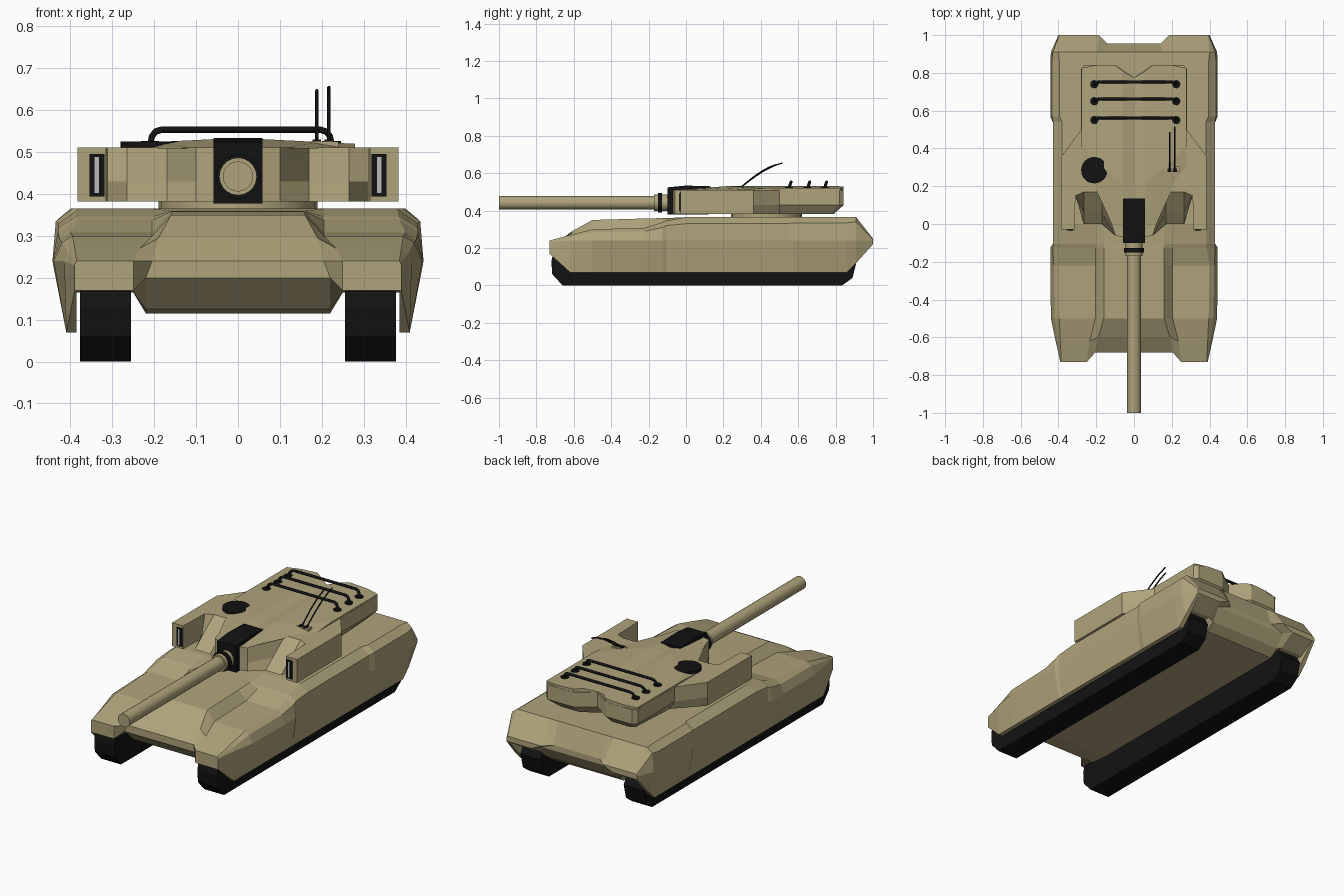
import bpy, bmesh, math
from mathutils import Vector

if "Cube" in bpy.data.objects:
    bpy.data.objects.remove(bpy.data.objects["Cube"])


def material(name, rgb):
    m = bpy.data.materials.new(name)
    m.diffuse_color = (*rgb, 1)
    m.use_nodes = True
    m.node_tree.nodes["Principled BSDF"].inputs["Base Color"].default_value = m.diffuse_color
    return m


TAN = material("tan_paint", (0.43, 0.37, 0.2))
BLACK = material("black_rubber", (0.006, 0.006, 0.006))
GREY = material("lens_grey", (0.5, 0.5, 0.5))


def finish(name, bm, mat, mirror=False):
    bmesh.ops.remove_doubles(bm, verts=bm.verts[:], dist=0.0005)
    bmesh.ops.recalc_face_normals(bm, faces=bm.faces[:])
    me = bpy.data.meshes.new(name)
    bm.to_mesh(me)
    bm.free()
    me.materials.append(mat)
    ob = bpy.data.objects.new(name, me)
    bpy.context.collection.objects.link(ob)
    if mirror:
        mod = ob.modifiers.new("mirror", 'MIRROR')
        mod.merge_threshold = 0.0005
    return ob


def loft(name, rings, mat, caps=None, closed=False, mirror=True, cap_ends=(0, -1)):
    """Skin a series of cross-sections; caps lists the index groups for end faces."""
    bm = bmesh.new()
    vs = [[bm.verts.new(p) for p in r] for r in rings]
    n = len(rings[0])
    for a, b in zip(vs, vs[1:]):
        for i in range(n if closed else n - 1):
            j = (i + 1) % n
            bm.faces.new((a[i], a[j], b[j], b[i]))
    for e in cap_ends:
        for c in caps or [range(n)]:
            bm.faces.new([vs[e][i] for i in c])
    return finish(name, bm, mat, mirror)


def box(name, x, y, z, mat, mirror=False):
    rings = [[(x[0], y[0], h), (x[1], y[0], h), (x[1], y[1], h), (x[0], y[1], h)] for h in z]
    return loft(name, rings, mat, closed=True, mirror=mirror)


def cylinder(name, start, end, r, mat, sides=20):
    a, b = Vector(start), Vector(end)
    bm = bmesh.new()
    bmesh.ops.create_cone(bm, cap_ends=True, segments=sides, radius1=r, radius2=r, depth=(b - a).length)
    rot = (b - a).to_track_quat('Z', 'Y')
    for v in bm.verts:
        v.co = rot @ v.co + (a + b) / 2
    ob = finish(name, bm, mat)
    bpy.ops.object.select_all(action='DESELECT')
    bpy.context.view_layer.objects.active = ob
    ob.select_set(True)
    bpy.ops.object.shade_smooth_by_angle(angle=math.radians(35))
    return ob


def tube(name, pts, r, mat):
    cu = bpy.data.curves.new(name, 'CURVE')
    cu.dimensions = '3D'
    cu.bevel_depth, cu.bevel_resolution, cu.use_fill_caps = r, 1, True
    s = cu.splines.new('POLY')
    s.points.add(len(pts) - 1)
    for p, co in zip(s.points, pts):
        p.co = (*co, 1)
    cu.materials.append(mat)
    bpy.context.collection.objects.link(bpy.data.objects.new(name, cu))


# Hull: half cross-sections from nose to tail
# centre y, outer y, deck half width, deck z, fender z, fender x, shoulder x, z, widest x, skirt z, belly z
SECTIONS = [
    (-.68, -.73, .205, .240, .240, .385, .387, .238, .390, .17, .20),
    (-.60, -.62, .190, .295, .270, .390, .405, .255, .415, .07, .125),
    (-.50, -.50, .160, .350, .300, .395, .420, .285, .440, .07, .115),
    (-.22, -.22, .160, .358, .308, .400, .425, .290, .443, .07, .115),
    (-.125, -.125, .16, .360, .338, .385, .430, .310, .443, .07, .115),
    (-.105, -.105, .16, .360, .346, .385, .428, .320, .430, .07, .115),
    (0, 0, .160, .365, .365, .380, .428, .330, .430, .07, .115),
    (.54, .54, .160, .365, .365, .380, .428, .330, .430, .07, .115),
    (.57, .57, .160, .365, .365, .395, .435, .335, .443, .07, .115),
    (.86, .86, .160, .365, .365, .395, .435, .335, .443, .07, .115),
    (.91, .91, .150, .365, .365, .400, .430, .340, .440, .12, .15),
    (.955, 1.0, .140, .250, .250, .390, .395, .245, .400, .22, .22),
]


def hull_ring(yc, yo, x1, zt, zf, x3, xs, zs, xo, zb, zc):
    xb, zw = min(xo, .41), max(zb, .165)
    return [(0, yc, zt), (x1, yc, zt), (x1 + .045, yo, zf), (x3, yo, zf), (xs, yo, zs),
            (xo, yo, min(.24, zs - .008)), (xb, yo, zb), (.385, yo, zb), (.385, yo, zw),
            (.25, yo, zw), (.22, yc, zc), (0, yc, zc)]


loft("hull", [hull_ring(*s) for s in SECTIONS], TAN,
     caps=[(0, 1, 10, 11), (1, 2, 9, 10), (2, 3, 8, 9), (3, 4, 5, 8), (5, 6, 7, 8)])

# Tracks: side profile extruded across x
TRACK = [(-.71, .17), (-.72, .13), (-.715, .06), (-.66, 0), (.835, 0), (.89, .04), (.91, .12), (.88, .17)]
loft("tracks", [[(x, y, z) for y, z in TRACK] for x in (.255, .377)], BLACK, closed=True)

# Turret ring and turret body with side pods, sloped recesses and an undercut bustle
cylinder("turret_ring", (0, .43, .35), (0, .43, .39), .19, TAN, 24)
FRONT = [(0, -.07), (.06, -.07), (.1, -.06)]
POD = [(.31, .15), (.315, -.03), (.383, -.03), (.383, .36)]
REAR = [(.28, .5), (.28, .82), (.26, .843), (.1, .843), (0, .775)]
UNDER = [(.25, .5), (.235, .77), (.215, .79), (.1, .79), (0, .73)]


def turret_ring(z, recess_y, rear):
    plan = FRONT + [(.17, recess_y), (.265, recess_y)] + POD + rear
    return [(x, y, z) for x, y in plan]


loft("turret", [turret_ring(.382, 0, UNDER), turret_ring(.43, .06, REAR), turret_ring(.511, .17, REAR)], TAN)

# Roof: gently faceted plate with a shallow centre valley
ROOF = [(0, -.06, .2, .775, .516), (.06, -.065, .22, .81, .531), (.1, -.04, .25, .842, .529),
        (.2, .18, .33, .842, .524), (.279, .28, .42, .825, .52)]
loft("turret_roof", [[(x, a, .509), (x, b, z), (x, c, z), (x, c, .509)] for x, a, b, c, z in ROOF],
     TAN, cap_ends=(-1,))

# Gun mantlet, barrel and collars
MANTLET = [(-.1, .378), (.12, .378), (.135, .53), (0, .534), (-.1, .524)]
loft("mantlet", [[(x, y, z) for y, z in MANTLET] for x in (-.058, .058)], BLACK, closed=True, mirror=False)
GZ = .442
for name, y0, y1, r, mat in (("gun_barrel", -1, -.1, .036, TAN), ("barrel_collar", -.17, -.1, .045, TAN),
                             ("collar_band", -.15, -.128, .053, BLACK)):
    cylinder(name, (0, y0, GZ), (0, y1, GZ), r, mat)

# Pod lamps
box("pod_slot", (.319, .354), (-.034, 0), (.394, .496), BLACK, True)
box("pod_lamp", (.332, .342), (-.037, -.02), (.402, .488), GREY, True)

# Roof hatch
cylinder("hatch", (-.21, .285, .505), (-.21, .285, .526), .07, BLACK, 24)

# Rear roof rails
for y in (.55, .65, .74):
    half = [(.217, y, .515), (.213, y + .006, .537), (.204, y + .01, .549), (.188, y + .012, .554)]
    pts = [(.007 - x, yy, z) for x, yy, z in half] + [(x + .007, yy, z) for x, yy, z in reversed(half)]
    tube("roof_rail", pts, .008, BLACK)
    for x in (-.21, .224):
        cylinder("rail_foot", (x, y, .515), (x, y, .527), .022, BLACK, 12)

# Antennas
box("antenna_base", (.165, .24), (.275, .305), (.51, .526), TAN)
for x, y1, z1 in ((.188, .485, .647), (.217, .515, .655)):
    pts = []
    for i in range(6):
        t = i / 5
        pts.append((x, .285 + (y1 - .285) * t, .518 + (z1 - .518) * math.sin(t * 1.25) / math.sin(1.25)))
    tube("antenna", pts, .004, BLACK)
    box("antenna_socket", (x - .01, x + .01), (.275, .295), (.52, .53), BLACK)
